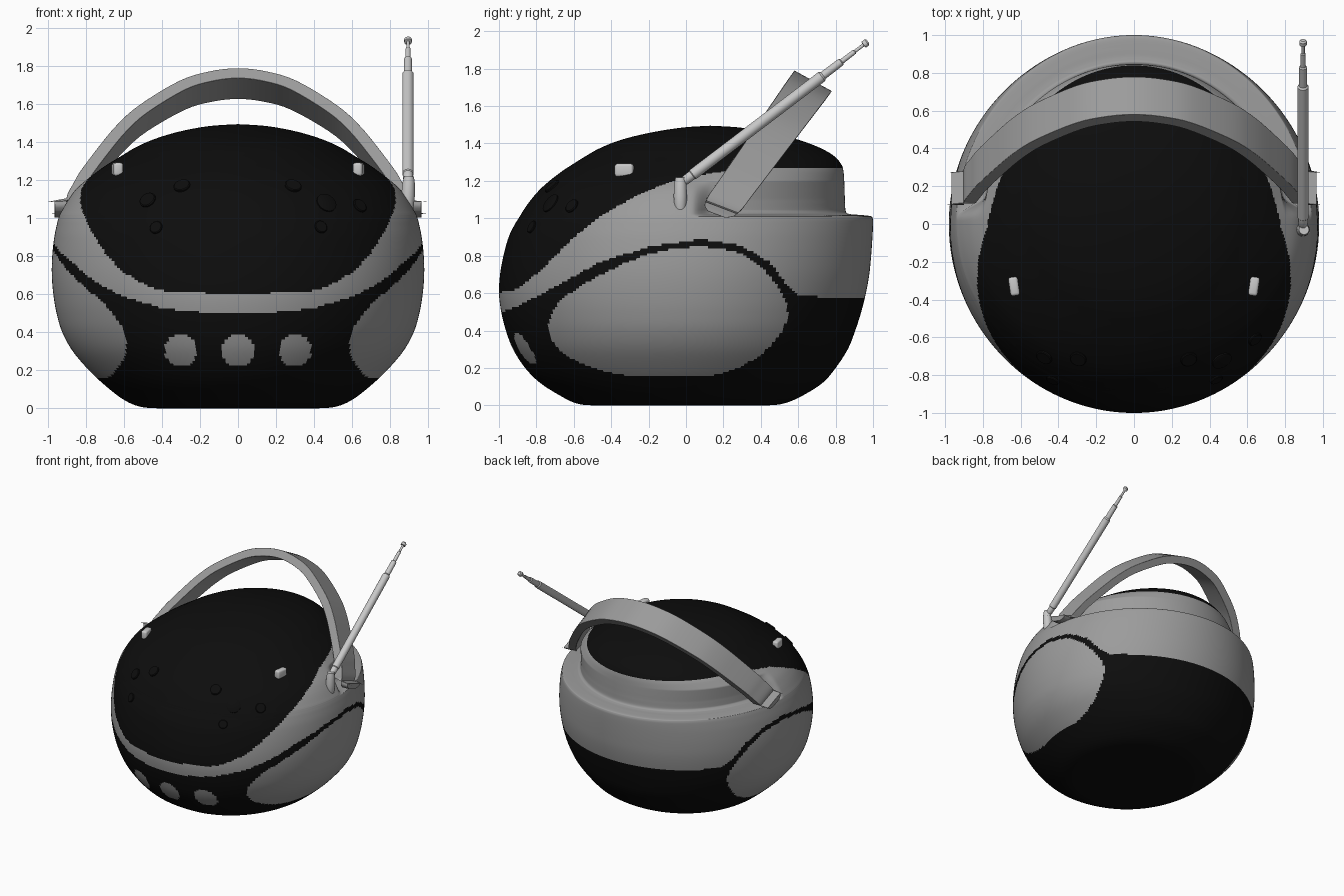
import bpy, bmesh, math
from mathutils import Vector
from mathutils.bvhtree import BVHTree

if "Cube" in bpy.data.objects:
    bpy.data.objects.remove(bpy.data.objects["Cube"])


def material(name, v):
    m = bpy.data.materials.new(name)
    m.diffuse_color = (v, v, v, 1)
    m.use_nodes = True
    m.node_tree.nodes["Principled BSDF"].inputs["Base Color"].default_value = m.diffuse_color
    return m


BLACK = material("gloss_black", 0.004)
GREY = material("silver_grey", 0.33)
LIGHT = material("light_metal", 0.58)


def finish(name, bm, mats, angle=35):
    bmesh.ops.recalc_face_normals(bm, faces=bm.faces)
    me = bpy.data.meshes.new(name)
    bm.to_mesh(me)
    bm.free()
    for m in mats:
        me.materials.append(m)
    me.shade_smooth()
    me.set_sharp_from_angle(angle=math.radians(angle))
    ob = bpy.data.objects.new(name, me)
    bpy.context.collection.objects.link(ob)
    return ob


def spline(rows, steps):
    """Catmull-Rom through rows of equal length."""
    out = []
    n = len(rows)
    for i in range(n - 1):
        a, b, c, d = (rows[max(i - 1, 0)], rows[i], rows[i + 1], rows[min(i + 2, n - 1)])
        for k in range(steps):
            t = k / steps
            out.append([0.5 * (2 * q + (r - p) * t + (2 * p - 5 * q + 4 * r - s) * t * t
                               + (3 * q - p - 3 * r + s) * t ** 3)
                        for p, q, r, s in zip(a, b, c, d)])
    out.append(list(rows[-1]))
    return out


def bridge(bm, loops):
    for A, B in zip(loops, loops[1:]):
        for j in range(len(A)):
            k = (j + 1) % len(A)
            bm.faces.new((A[j], A[k], B[k], B[j]))


def lerp_table(tab, x):
    if x <= tab[0][0]:
        return tab[0][1]
    for (a, p), (b, q) in zip(tab, tab[1:]):
        if x <= b:
            return p + (q - p) * (x - a) / (b - a)
    return tab[-1][1]


def inside(poly, x, y):
    hit = False
    for (a, b), (c, d) in zip(poly, poly[1:] + poly[:1]):
        if (b > y) != (d > y) and x < a + (c - a) * (y - b) / (d - b):
            hit = not hit
    return hit


# Body sections: height, half width, front y, back y, rear notch half width (0 = none)
SECTIONS = [
    (0, 0, 0, 0), (0, .25, -.27, .25), (0, .44, -.50, .44), (.012, .53, -.59, .53),
    (.05, .61, -.67, .62), (.12, .70, -.78, .73), (.2, .785, -.86, .80),
    (.3, .87, -.925, .865), (.4, .925, -.963, .905), (.5, .955, -.988, .937),
    (.6, .972, -1.0, .962), (.7, .98, -.994, .98), (.8, .978, -.976, .99),
    (.9, .967, -.948, .997), (.97, .953, -.914, 1.0), (1.0, .945, -.895, .998),
    (1.012, .941, -.888, .985), (1.018, .939, -.884, .93), (1.022, .937, -.882, .88),
    (1.035, .93, -.874, .855), (1.09, .898, -.836, .85), (1.15, .855, -.785, .848),
    (1.2, .80, -.73, .846), (1.25, .735, -.665, .842), (1.285, .685, -.612, .832),
    (1.33, .61, -.54, .795), (1.375, .535, -.46, .72), (1.42, .43, -.345, .60),
    (1.458, .30, -.19, .45), (1.485, .15, -.02, .29), (1.495, 0, .13, .13)]
NOTCH = [(1.01, .945), (1.018, .88), (1.024, .82), (1.04, .80), (1.2, .79), (1.25, .735)]
SEG = 320

# Paint boundaries in the side view
CANOPY = [(-1, .605), (-.94, .61), (-.89, .63), (-.78, .72), (-.59, .905), (-.46, 1.01),
          (-.25, 1.13), (-.03, 1.215), (.3, 1.265), (1, 1.27)]
BAND = [(-1, .495), (-.9, .53), (-.67, .65), (-.46, .765), (-.19, .85), (.075, .888),
        (.29, .855), (.45, .765), (.54, .64), (.61, .585), (.96, .57)]
SPEAKER = [p[:] for p in spline([
    (-.735, .43), (-.67, .56), (-.46, .695), (-.19, .81), (.07, .847), (.29, .81),
    (.43, .71), (.53, .56), (.53, .43), (.4, .27), (.18, .168), (-.08, .155),
    (-.35, .165), (-.57, .23), (-.7, .32), (-.735, .43)], 5)][:-1]

bm = bmesh.new()
loops = []
for z, hx, yf, yb in spline(SECTIONS, 8):
    yc = .13 * min(max((z - 1.1) / .395, 0), 1)
    loop = []
    for j in range(SEG):
        a = 2 * math.pi * j / SEG
        s = math.sin(a)
        y = yc + s * ((yb - yc) if s > 0 else (yc - yf))
        w = hx
        if 1.01 < z < 1.25:
            t = min(max((y - .03) / .12, 0), 1)
            t = t * t * (3 - 2 * t)
            w += (min(hx, lerp_table(NOTCH, z)) - hx) * t
        loop.append(bm.verts.new((w * math.cos(a), y, z)))
    loops.append(loop)
bridge(bm, loops)
bmesh.ops.remove_doubles(bm, verts=bm.verts, dist=1e-5)
for f in bm.faces:
    x, y, z = f.calc_center_median()
    grey = lerp_table(BAND, y) < z < lerp_table(CANOPY, y)
    if abs(x) > .3 and .1 < z < .9 and inside(SPEAKER, y, z):
        grey = True
    if y < 0 and min(math.hypot(x - c, z - .305) for c in (-.3, 0, .3)) < .086:
        grey = True
    f.material_index = 1 if grey else 0
bmesh.ops.recalc_face_normals(bm, faces=bm.faces)
tree = BVHTree.FromBMesh(bm)
finish("body_shell", bm, [BLACK, GREY], 50)

# Carrying handle: flat arch leaning backwards
half = [(.90, -.10, .5), (.90, -.07, .85), (.90, 0, 1), (.865, .1, 1), (.83, .19, 1),
        (.74, .37, 1), (.64, .55, 1), (.52, .71, 1), (.31, .90, 1), (.15, .975, 1), (0, 1, 1)]
path = spline(half + [(-x, v, w) for x, v, w in half[-2::-1]], 4)
bm = bmesh.new()
loops = []
for i, (x, v, w) in enumerate(path):
    p, q = path[max(i - 1, 0)], path[min(i + 1, len(path) - 1)]
    t = Vector((q[0] - p[0], .8 * (q[1] - p[1]))).normalized()
    inner = (x + t.y * .065, v - t.x * .065 / .8)
    if t.x < 0:
        inner = (x - t.y * .065, v + t.x * .065 / .8)
    loop = []
    for (px, pv), sides in (((x, v), (-1, 1)), (inner, (1, -1))):
        c = Vector((px, .21 + .47 * pv, 1.085 + .65 * pv))
        off = Vector((0, .09 + .01 * v, -.035 - .02 * v)) * w
        loop += [bm.verts.new(c + off * s) for s in sides]
    loops.append(loop)
bridge(bm, loops)
bm.faces.new(loops[0])
bm.faces.new(loops[-1])
handle = finish("carry_handle", bm, [GREY], 40)
bev = handle.modifiers.new("soft_edges", 'BEVEL')
bev.width, bev.segments, bev.limit_method = .014, 2, 'ANGLE'
bev.angle_limit = math.radians(50)


def lathe(name, base, axis, profile, mat, seg=24):
    """Revolve (distance, radius) pairs about an axis."""
    bm = bmesh.new()
    rot = Vector((0, 0, 1)).rotation_difference(Vector(axis))
    loops = [[bm.verts.new(Vector(base) + rot @ Vector((
        r * math.cos(2 * math.pi * j / seg), r * math.sin(2 * math.pi * j / seg), d)))
        for j in range(seg)] for d, r in profile]
    bridge(bm, loops)
    bm.faces.new(loops[0])
    bm.faces.new(loops[-1])
    return finish(name, bm, [mat])


# Antenna stub, hinge and telescopic rod
lathe("antenna_stub", (.89, -.03, 1.02), (.01, 0, .2),
      [(0, .022), (.03, .032), (.1, .036), (.17, .032), (.2, .026)], LIGHT)
lathe("antenna_rod", (.895, -.015, 1.195), (0, .79, .6),
      [(0, .018), (.01, .025), (.06, .026), (.065, .03), (.93, .03), (.94, .022),
       (1.06, .021), (1.065, .014), (1.15, .013), (1.155, .009), (1.21, .009),
       (1.212, .02), (1.232, .02), (1.24, .012)], LIGHT)

# Small light pegs on the canopy
for side, label in ((-1, "left"), (1, "right")):
    bm = bmesh.new()
    bmesh.ops.create_cube(bm, size=1)
    bmesh.ops.scale(bm, vec=(.05, .1, .07), verts=bm.verts)
    bmesh.ops.bevel(bm, geom=bm.edges[:], offset=.014, segments=3, affect='EDGES', profile=.5)
    peg = finish(label + "_peg", bm, [LIGHT])
    peg.location = (side * .635, -.33, 1.257)
    peg.rotation_euler = (0, 0, side * -.15)

# Low black buttons on the front of the canopy
for i, (x, z, r) in enumerate([(-.475, 1.095, .045), (-.295, 1.17, .045), (-.43, .95, .035),
                               (.29, 1.17, .045), (.465, 1.08, .055), (.435, .953, .035),
                               (.64, 1.065, .04)]):
    hit, normal, _, _ = tree.ray_cast(Vector((x, -3, z)), Vector((0, 1, 0)))
    if hit:
        lathe("control_button_%d" % (i + 1), hit, normal,
              [(-.01, r), (.006, r), (.01, r * .88)], BLACK)
